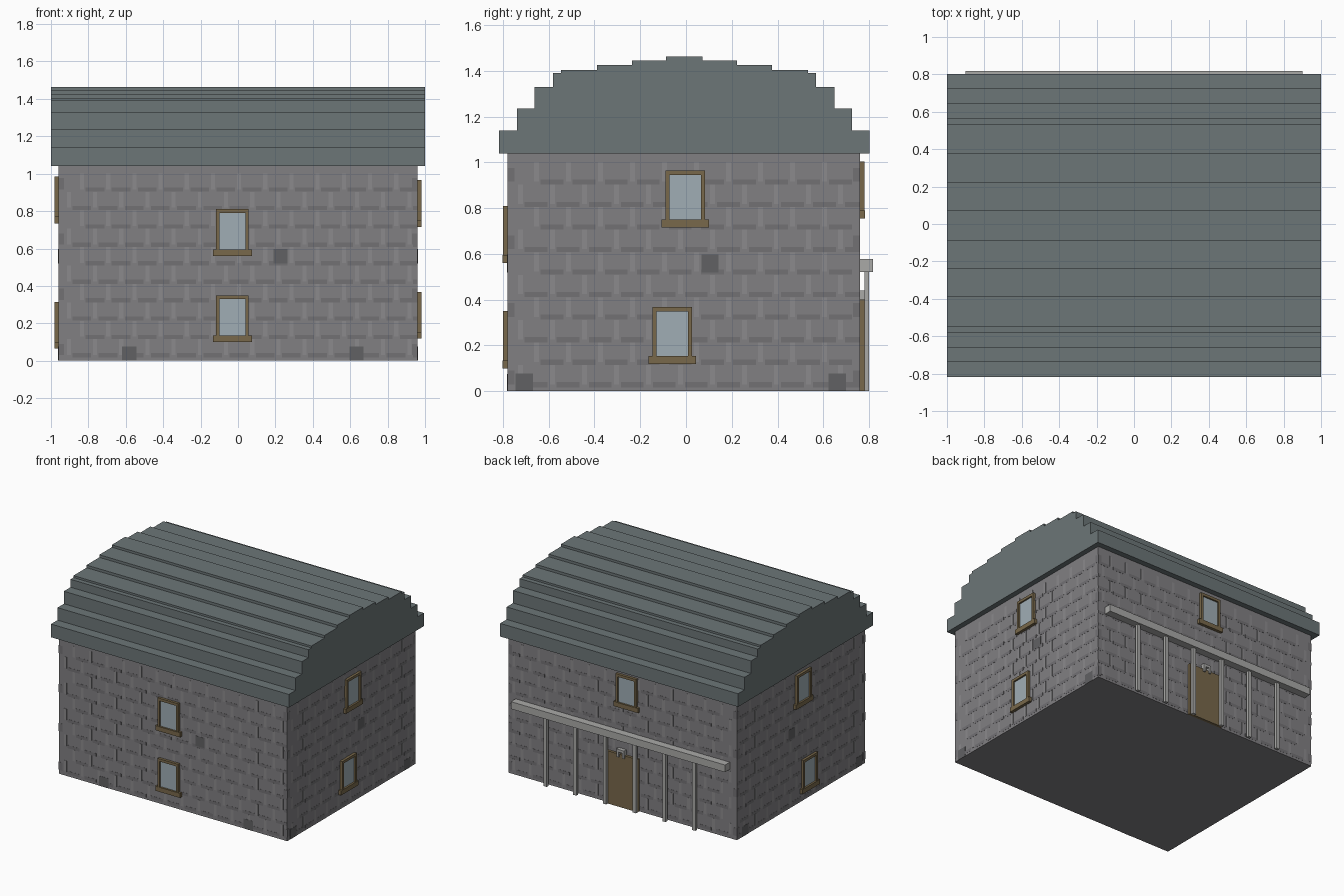
import bpy, bmesh

if "Cube" in bpy.data.objects:
    bpy.data.objects.remove(bpy.data.objects["Cube"])

def material(name, rgb):
    m = bpy.data.materials.new(name)
    m.diffuse_color = (*rgb, 1)
    m.use_nodes = True
    m.node_tree.nodes["Principled BSDF"].inputs["Base Color"].default_value = m.diffuse_color
    return m

STONE = material("stone", (0.22, 0.215, 0.225))
JOINT = material("light_stone", (0.26, 0.255, 0.265))
DARK = material("dark_stone", (0.17, 0.165, 0.175))
BLOCK = material("block_stone", (0.12, 0.12, 0.125))
SLATE = material("slate", (0.15, 0.18, 0.185))
WOOD = material("wood", (0.19, 0.14, 0.07))
GLASS = material("glass", (0.35, 0.42, 0.46))
PALE = material("pale_timber", (0.40, 0.40, 0.39))

X, Y0, Y1, H = 0.96, -0.78, 0.76, 1.04   # wall planes and wall height

def finish(name, bm, mat):
    bmesh.ops.recalc_face_normals(bm, faces=bm.faces)
    me = bpy.data.meshes.new(name)
    bm.to_mesh(me)
    bm.free()
    me.materials.append(mat)
    ob = bpy.data.objects.new(name, me)
    bpy.context.collection.objects.link(ob)
    return ob

def boxes(name, items, mat):
    """One object from several boxes given as (x0, x1, y0, y1, z0, z1)."""
    bm = bmesh.new()
    for x0, x1, y0, y1, z0, z1 in items:
        vs = bmesh.ops.create_cube(bm, size=1)["verts"]
        for v in vs:
            v.co = (x1 if v.co.x > 0 else x0, y1 if v.co.y > 0 else y0,
                    z1 if v.co.z > 0 else z0)
    return finish(name, bm, mat)

def on_wall(wall, u0, u1, z0, z1, d, sink=0.0):
    """Box on a wall face: u runs along the wall, d is how far it stands out."""
    return {"front": (u0, u1, Y0 - d, Y0 + sink, z0, z1),
            "back": (u0, u1, Y1 - sink, Y1 + d, z0, z1),
            "right": (X - sink, X + d, u0, u1, z0, z1),
            "left": (-X - d, -X + sink, u0, u1, z0, z1)}[wall]

# house body
boxes("walls", [(-X, X, Y0, Y1, 0, H)], STONE)

# roof: stepped barrel profile extruded along x
steps = [(0.81, 1.14), (0.732, 1.235), (0.655, 1.33), (0.575, 1.39),
         (0.54, 1.405), (0.383, 1.425), (0.23, 1.445), (0.08, 1.463)]
half, z = [], H
for w, top in steps:
    half += [(w, z), (w, top)]
    z = top
profile = [(w - 0.007, z) for w, z in half] + [(-w - 0.007, z) for w, z in reversed(half)]
bm = bmesh.new()
face = bm.faces.new([bm.verts.new((-1, y, z)) for y, z in profile])
ext = bmesh.ops.extrude_face_region(bm, geom=[face])["geom"]
bmesh.ops.translate(bm, vec=(2, 0, 0), verts=[g for g in ext if isinstance(g, bmesh.types.BMVert)])
finish("roof", bm, SLATE)

# windows: wall, centre, sill bottom
windows = [("front", -0.03, 0.56), ("front", -0.03, 0.10),
           ("right", -0.003, 0.715), ("right", -0.06, 0.118),
           ("left", -0.025, 0.735), ("left", -0.10, 0.065),
           ("back", -0.04, 0.755)]
for wall, c, z in windows:
    a, b = c - 0.087, c + 0.087
    frame = [on_wall(wall, a, a + 0.018, z + 0.035, z + 0.25, 0.02),
             on_wall(wall, b - 0.018, b, z + 0.035, z + 0.25, 0.02),
             on_wall(wall, a + 0.018, b - 0.018, z + 0.23, z + 0.25, 0.02),
             on_wall(wall, c - 0.104, c + 0.104, z, z + 0.035, 0.022)]
    boxes(wall + "_window_frame", frame, WOOD)
    boxes(wall + "_window_pane",
          [on_wall(wall, a + 0.018, b - 0.018, z + 0.035, z + 0.23, 0.008)], GLASS)

# stonework: shallow courses, upright joints and corner stones
row, pitch = 0.0985, 0.14
for wall in ("front", "back", "right", "left"):
    lo, hi = (-X, X) if wall in ("front", "back") else (Y0, Y1)
    course, joint, quoin = [], [], []
    for i in range(10):
        z = 0.03 + i * row
        u = lo + 0.045 + (i % 2) * pitch / 2
        while u + 0.03 < hi:
            joint.append(on_wall(wall, u, u + 0.022, z, z + 0.085, 0.001))
            course.append(on_wall(wall, u + 0.03, min(u + pitch - 0.01, hi),
                                  z - 0.013, z + 0.01, 0.001))
            u += pitch
        if i % 3 == 0:
            quoin += [on_wall(wall, lo, lo + 0.03, z, z + 0.06, 0.001),
                      on_wall(wall, hi - 0.03, hi, z, z + 0.06, 0.001)]
    boxes(wall + "_joints", joint, JOINT)
    boxes(wall + "_courses", course + quoin, DARK)

# odd darker blocks set in the walls
blocks = [on_wall("front", 0.19, 0.265, 0.52, 0.597, 0.0015)]
blocks += [on_wall("front", u, u + 0.077, 0, 0.075, 0.0015) for u in (-0.62, 0.595)]
for wall in ("right", "left"):
    blocks.append(on_wall(wall, 0.067, 0.143, 0.52, 0.597, 0.0015))
    blocks += [on_wall(wall, u, u + 0.077, 0, 0.077, 0.0015) for u in (-0.745, 0.622)]
boxes("dark_blocks", blocks, BLOCK)

# back entrance: door, posts, beam and small arched bracket
boxes("door", [on_wall("back", -0.14, 0.15, 0, 0.40, 0.02)], WOOD)
boxes("porch_posts", [(x - 0.014, x + 0.014, 0.78, 0.80, 0, 0.525)
                      for x in (-0.625, -0.375, -0.125, 0.125, 0.375, 0.625)], PALE)
boxes("porch_beam", [(-0.9, 0.9, Y1, 0.817, 0.522, 0.577)], PALE)
boxes("door_bracket", [on_wall("back", -0.032, -0.015, 0.38, 0.43, 0.03),
                       on_wall("back", 0.015, 0.032, 0.38, 0.43, 0.03),
                       on_wall("back", -0.032, 0.032, 0.42, 0.44, 0.03)], PALE)
